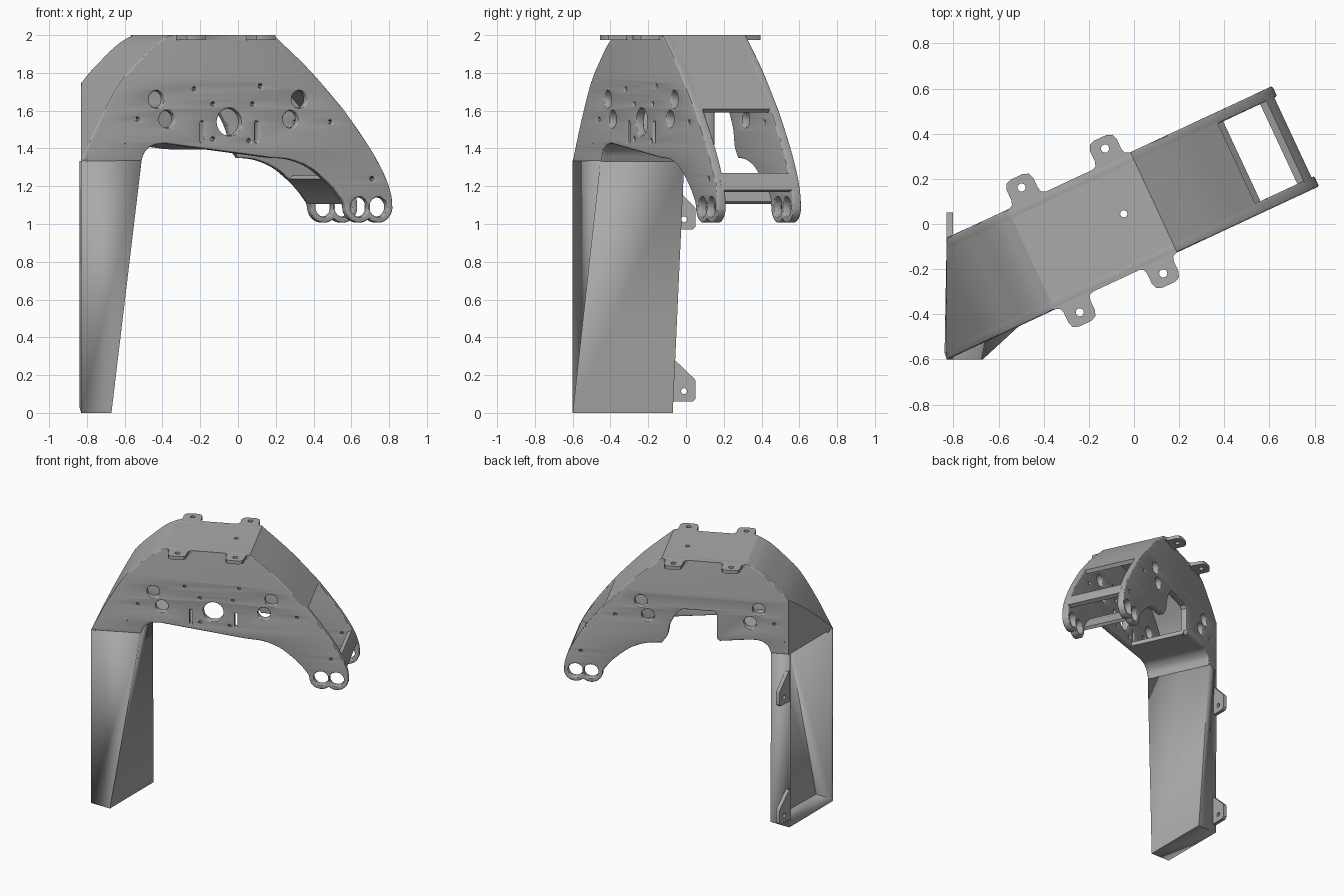
import bpy, bmesh
from math import radians, cos, sin, pi
from mathutils import Matrix, Vector

cube = bpy.data.objects.get("Cube")
if cube:
    bpy.data.objects.remove(cube, do_unlink=True)

grey = bpy.data.materials.new("plain_grey")
grey.use_nodes = True
grey.diffuse_color = (0.4, 0.4, 0.4, 1)
grey.node_tree.nodes["Principled BSDF"].inputs["Base Color"].default_value = (0.4, 0.4, 0.4, 1)

# The arm runs along U, its width along V
ANGLE = radians(25)
U = Vector((cos(ANGLE), sin(ANGLE), 0))
V = Vector((-sin(ANGLE), cos(ANGLE), 0))
X, Y, Z = Vector((1, 0, 0)), Vector((0, 1, 0)), Vector((0, 0, 1))
FRONT, BACK, WALL, THICK = -0.195, 0.295, -0.83, 0.05


def frame(a, b, origin):
    m = Matrix((a, b, a.cross(b))).transposed().to_4x4()
    m.translation = origin
    return m


def smooth(pts, n=6):
    """Catmull-Rom curve through the points."""
    p = [Vector(q) for q in pts]
    p = [2 * p[0] - p[1]] + p + [2 * p[-1] - p[-2]]
    out = []
    for a, b, c, d in zip(p, p[1:], p[2:], p[3:]):
        for i in range(n):
            t = i / n
            out.append(0.5 * (2 * b + (c - a) * t + (2 * a - 5 * b + 4 * c - d) * t * t
                              + (3 * b - a - 3 * c + d) * t ** 3))
    return out + [p[-2]]


def arc(x, y, r, start, end, n=16):
    return [Vector((x + r * cos(radians(start + (end - start) * i / n)),
                    y + r * sin(radians(start + (end - start) * i / n)))) for i in range(n + 1)]


def circle(x, y, r, n=24):
    return arc(x, y, r, 0, 360, n)[:-1]


def strip(pts, t):
    """Closed outline of a band of thickness t beside a path."""
    p = [Vector(q) for q in pts]
    off = []
    for i, q in enumerate(p):
        d = (p[min(i + 1, len(p) - 1)] - p[max(i - 1, 0)]).normalized()
        off.append(q + Vector((-d.y, d.x)) * t)
    return p + off[::-1]


def finish(ob):
    ob.data.materials.clear()
    ob.data.materials.append(grey)
    bpy.ops.object.select_all(action='DESELECT')
    ob.select_set(True)
    bpy.context.view_layer.objects.active = ob
    bpy.ops.object.shade_smooth_by_angle(angle=radians(30))


def plate(name, loops, matrix, thick, bevel=0.0, trim=False):
    """Extrude an outline with holes, optionally trimmed at the wall plane."""
    cu = bpy.data.curves.new(name, 'CURVE')
    cu.dimensions, cu.fill_mode = '2D', 'BOTH'
    cu.extrude, cu.bevel_depth, cu.offset = thick / 2 - bevel, bevel, -bevel
    cu.bevel_resolution = 2
    for loop in loops:
        s = cu.splines.new('POLY')
        s.points.add(len(loop) - 1)
        for pt, q in zip(s.points, loop):
            pt.co = (q[0], q[1], 0, 1)
        s.use_cyclic_u = True
    ob = bpy.data.objects.new(name, cu)
    bpy.context.collection.objects.link(ob)
    bpy.ops.object.select_all(action='DESELECT')
    ob.select_set(True)
    bpy.context.view_layer.objects.active = ob
    bpy.ops.object.convert(target='MESH')
    ob = bpy.context.view_layer.objects.active
    bm = bmesh.new()
    bm.from_mesh(ob.data)
    bm.transform(matrix)
    bmesh.ops.remove_doubles(bm, verts=bm.verts[:], dist=0.0002)
    if trim:
        bmesh.ops.bisect_plane(bm, geom=bm.verts[:] + bm.edges[:] + bm.faces[:],
                               plane_co=(WALL, 0, 0), plane_no=(-1, 0, 0), clear_outer=True)
        bmesh.ops.holes_fill(bm, edges=[e for e in bm.edges if e.is_boundary])
    bmesh.ops.recalc_face_normals(bm, faces=bm.faces[:])
    bm.to_mesh(ob.data)
    bm.free()
    finish(ob)
    return ob


# Arm side profile: along U, then height
rise = smooth([(-1.007, 1.33), (-.9, 1.545), (-.775, 1.752), (-.645, 1.885), (-.555, 1.96), (-.48, 2)])
fall = smooth([(.12, 2), (.33, 1.815), (.525, 1.61)])
tip = smooth([(.525, 1.61), (.63, 1.475), (.71, 1.36), (.772, 1.25), (.805, 1.16), (.814, 1.09)])
eyes = arc(.731, 1.09, .083, -6, -131) + arc(.621, 1.09, .083, -49, -180)
belly = smooth([(.53, 1.115), (.472, 1.185), (.4, 1.25), (.32, 1.305), (.212, 1.342), (.085, 1.352)])
corner = smooth([(-.516, 1.425), (-.58, 1.418), (-.63, 1.385), (-.654, 1.33)])
notch = smooth([(.12, 1.35), (.08, 1.41), (.06, 1.5), (.01, 1.59), (-.03, 1.62)]) + [
    (-.25, 1.62), (-.27, 1.6), (-.27, 1.42), (-.29, 1.396)]

# Holes shared by both side plates, then those of the front plate only
shared = [circle(u, z, .045) for u, z in ((-.566, 1.66), (-.505, 1.555), (.268, 1.66), (.218, 1.555))]
shared += [circle(u, 1.09, .052) for u in (.731, .621)]
shared += [circle(u, z, .011, 10) for u, z in ((-.676, 1.555), (-.75, 1.425), (.45, 1.54), (.693, 1.24))]
front_only = [circle(-.141, 1.54, .072, 32)]
front_only += [circle(u, z, .011, 10) for u, z in (
    (-.345, 1.715), (.041, 1.73), (-.235, 1.635), (-.003, 1.635), (-.235, 1.45), (-.025, 1.44))]
front_only += [arc(u, 1.535, .01, 0, 180, 6) + arc(u, 1.44, .01, 180, 360, 6) for u in (-.3, .02)]


def at(v):
    return frame(U, Z, V * v)


top_edge = rise + fall + tip[1:-1] + eyes
plate("front_side_plate", [top_edge + belly + corner] + shared + front_only,
      at(FRONT + THICK / 2), THICK, .008, True)
plate("back_side_plate", [top_edge + belly[:-2] + notch + corner] + shared,
      at(BACK - THICK / 2), THICK, .008, True)

# Cross panels between the side plates
middle, span = at((FRONT + BACK) / 2), BACK - FRONT - .06
plate("shoulder_skin", [strip(rise, -.03)], middle, span + .04, 0, True)
plate("forearm_skin", [strip(fall, -.03)], middle, span)
plate("end_bar", [strip([(.762, 1.27), (.785, 1.225), (.8, 1.18)], -.035)], middle, span)
plate("lower_end_strip", [strip([(.415, 1.237), (.472, 1.185), (.53, 1.105)], .025)], middle, span)
plate("underside_skin", [strip(corner[::-1] + [(-.27, 1.394)], .03)], middle, span)


# Top plate with four mounting tabs
def tab(c, base, reach):
    half = [(.09, 0), (.072, .008), (.065, .03), (.065, reach - .035), (.055, reach - .01), (.03, reach)]
    s = 1 if base > 0 else -1
    return [(c + s * a, base + s * b) for a, b in half] + \
           [(c - s * a, base + s * b) for a, b in half[::-1]]


TABS = (-.383, .025)
outline = [(-.48, FRONT)]
for c in TABS:
    outline += tab(c, FRONT, .114)
outline += [(.12, FRONT), (.12, BACK)]
for c in TABS[::-1]:
    outline += tab(c, BACK, .114)
outline.append((-.48, BACK))
bolt_holes = [circle(c, v, .018, 16) for c in TABS for v in (-.253, .357)] + [circle(-.022, .06, .016, 16)]
plate("top_mount_plate", [outline] + bolt_holes, frame(U, V, Z * 1.987), .026)

# Flat cover closing the shoulder at the wall plane
cover = []
for p in rise:
    v = (U.x * p.x - WALL) / V.x * -1
    if FRONT <= v <= BACK:
        cover.append((U.y * p.x + V.y * v, p.y))
cover = [(-.6, 1.33)] + cover + [(-.06, 1.75), (-.06, 1.33)]
plate("shoulder_cover", [cover], frame(Y, Z, X * (WALL + .015)), .03)

# Hollow leg, open towards the wall
bm = bmesh.new()
inner_front, inner_back = U * -.654 + V * FRONT, U * -.654 + V * BACK
low = [bm.verts.new((x, y, 0)) for x, y in ((WALL, -.6), (-.67, -.6), (-.67, -.07), (WALL, -.07))]
high = [bm.verts.new((x, y, 1.335)) for x, y in (
    (WALL, -.6), inner_front[:2], inner_back[:2], (WALL, -.06))]
for i in range(3):
    bm.faces.new((low[i], low[i + 1], high[i + 1], high[i]))
bm.faces.new(low[::-1])
me = bpy.data.meshes.new("leg")
bm.to_mesh(me)
bm.free()
leg = bpy.data.objects.new("leg", me)
bpy.context.collection.objects.link(leg)
shell = leg.modifiers.new("shell", 'SOLIDIFY')
shell.thickness, shell.offset, shell.use_even_offset = .03, -1, True
finish(leg)

# Wall tabs on the back edge of the leg
for name, z, root in (("lower_wall_tab", .06, -.08), ("upper_wall_tab", .97, -.07)):
    shape = [(root, z), (.035, z), (.05, z + .015), (.05, z + .11), (.045, z + .12), (root, z + .24)]
    plate(name, [shape, circle(-.01, z + .055, .016, 16)], frame(Y, Z, X * (WALL + .014)), .028)
